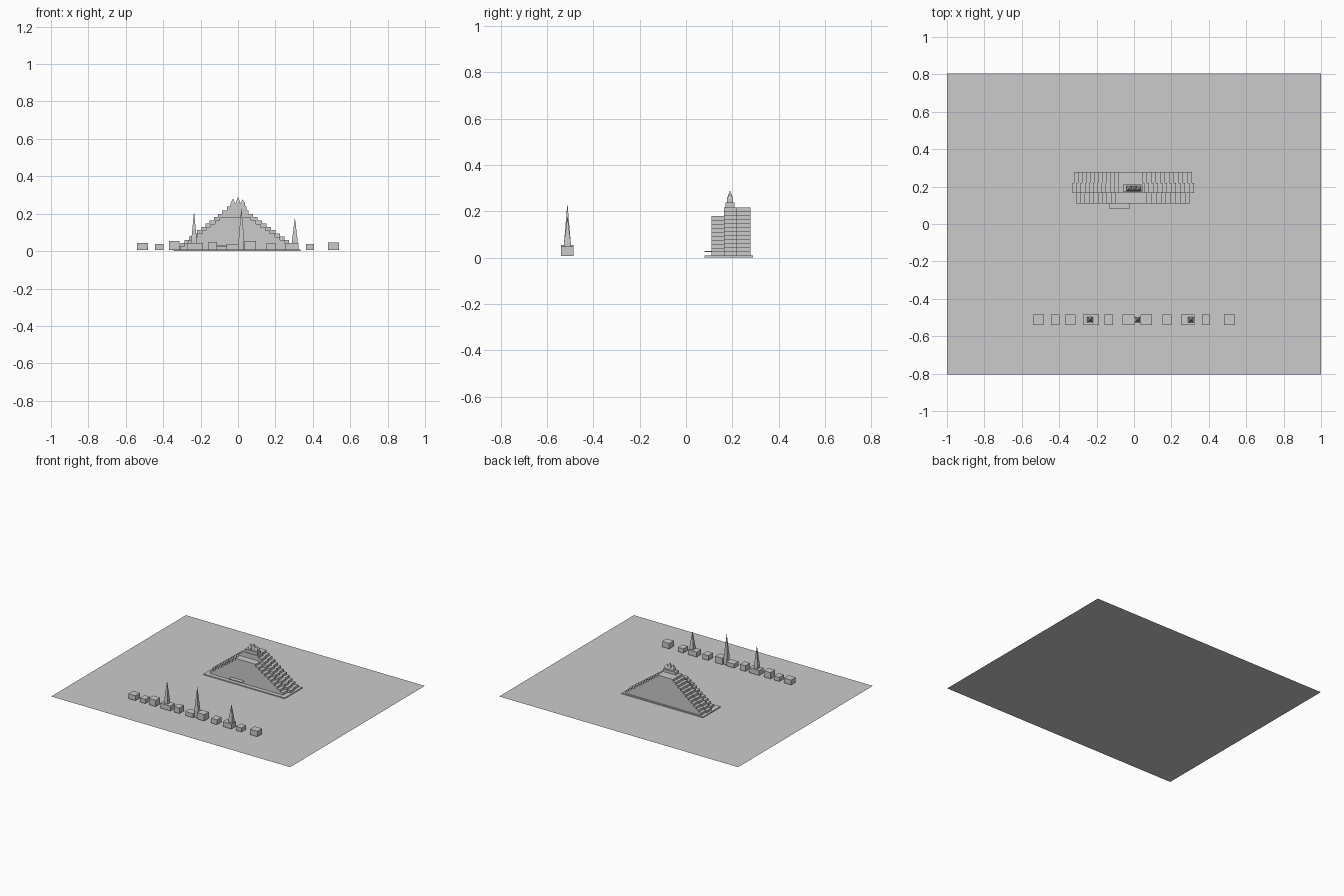
import bpy
import bmesh
from math import pi, sqrt
from mathutils import Matrix

cube = bpy.data.objects.get("Cube")
if cube:
    bpy.data.objects.remove(cube, do_unlink=True)

# One flat grey for everything
grey = bpy.data.materials.new("light_grey")
grey.use_nodes = True
colour = (0.6, 0.6, 0.6, 1)
grey.diffuse_color = colour
grey.node_tree.nodes["Principled BSDF"].inputs["Base Color"].default_value = colour


def finish(name, bm):
    bmesh.ops.recalc_face_normals(bm, faces=bm.faces)
    mesh = bpy.data.meshes.new(name)
    bm.to_mesh(mesh)
    bm.free()
    mesh.materials.append(grey)
    obj = bpy.data.objects.new(name, mesh)
    bpy.context.collection.objects.link(obj)
    return obj


def add_box(bm, x0, x1, y0, y1, z0, z1):
    place = Matrix.Translation(((x0 + x1) / 2, (y0 + y1) / 2, (z0 + z1) / 2))
    size = Matrix.Diagonal((x1 - x0, y1 - y0, z1 - z0, 1))
    bmesh.ops.create_cube(bm, size=1, matrix=place @ size)


def box(name, *bounds):
    bm = bmesh.new()
    add_box(bm, *bounds)
    return finish(name, bm)


def spire(name, x, y, width, z0, shoulder, tip):
    """Square tower with a four-sided pointed roof."""
    bm = bmesh.new()
    r = width / 2
    add_box(bm, x - r, x + r, y - r, y + r, z0, shoulder)
    place = Matrix.Translation((x, y, (shoulder + tip) / 2)) @ Matrix.Rotation(pi / 4, 4, "Z")
    bmesh.ops.create_cone(bm, cap_ends=False, segments=4, radius1=r * sqrt(2),
                          radius2=0, depth=tip - shoulder, matrix=place)
    return finish(name, bm)


def terrace(name, left, right, top_left, top_right, y0, y1, z0, z1, floors):
    """Stepped gable outline, extruded from front to back."""
    rise = (z1 - z0) / floors
    left_side, right_side = [], []
    for i in range(floors):
        t = i / (floors - 1)
        xl = left + (top_left - left) * t
        xr = right + (top_right - right) * t
        for z in (z0 + i * rise, z0 + (i + 1) * rise):
            left_side.append((xl, y0, z))
            right_side.append((xr, y0, z))
    bm = bmesh.new()
    face = bm.faces.new([bm.verts.new(p) for p in right_side + left_side[::-1]])
    result = bmesh.ops.extrude_face_region(bm, geom=[face])
    moved = [v for v in result["geom"] if isinstance(v, bmesh.types.BMVert)]
    bmesh.ops.translate(bm, verts=moved, vec=(0, y1 - y0, 0))
    return finish(name, bm)


# Ground sheet
bm = bmesh.new()
bmesh.ops.create_grid(bm, x_segments=1, y_segments=1, size=1,
                      matrix=Matrix.Diagonal((1, 0.805, 1, 1)))
finish("ground_sheet", bm)

# Large stepped building on its plinth
box("plinth", -0.345, 0.335, 0.08, 0.29, 0.001, 0.008)
terrace("front_terrace", -0.31, 0.30, -0.10, 0.07, 0.11, 0.165, 0.008, 0.18, 10)
terrace("middle_terrace", -0.33, 0.32, -0.085, 0.055, 0.165, 0.22, 0.008, 0.217, 12)
terrace("back_terrace", -0.32, 0.31, -0.085, 0.045, 0.22, 0.278, 0.008, 0.217, 12)
box("entrance_canopy", -0.13, -0.025, 0.08, 0.11, 0.024, 0.029)

# Crown with three pinnacles
box("crown_base", -0.06, 0.045, 0.17, 0.21, 0.217, 0.238)
for x, tip in ((-0.027, 0.282), (0, 0.29), (0.025, 0.276)):
    spire("pinnacle", x, 0.19, 0.026, 0.238, 0.256, tip)

# Row of small houses: centre, width, roof height
houses = [(-0.51, 0.06, 0.043), (-0.42, 0.045, 0.037), (-0.34, 0.057, 0.053),
          (-0.23, 0.085, 0.043), (-0.135, 0.045, 0.049), (-0.03, 0.065, 0.036),
          (0.065, 0.06, 0.054), (0.177, 0.048, 0.043), (0.287, 0.073, 0.043),
          (0.385, 0.045, 0.037), (0.51, 0.06, 0.047)]
for x, width, top in houses:
    box("house", x - width / 2, x + width / 2, -0.54, -0.485, 0.006, top)

# Slender steeples among the houses
for x, tip in ((-0.235, 0.212), (0.018, 0.236), (0.304, 0.18)):
    spire("steeple", x, -0.512, 0.03, 0.006, 0.058, tip)
